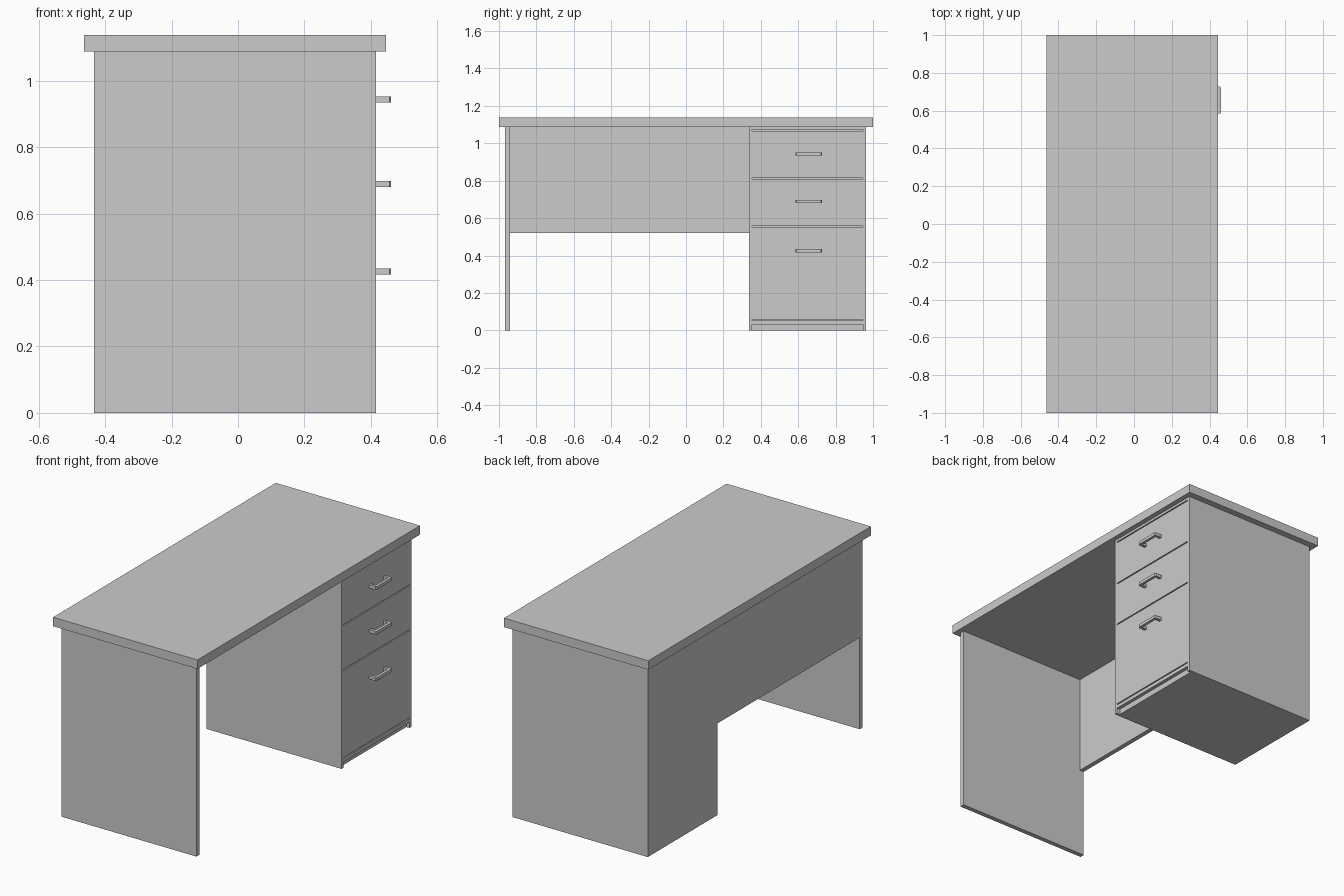
import bpy

if "Cube" in bpy.data.objects:
    bpy.data.objects.remove(bpy.data.objects["Cube"])

BACK, FRONT = -0.434, 0.416      # depth of the body along x
TOP_Z = 1.087                    # underside of the desk top


def add_mesh(name, verts, faces):
    mesh = bpy.data.meshes.new(name)
    mesh.from_pydata(verts, [], faces)
    mesh.update()
    obj = bpy.data.objects.new(name, mesh)
    bpy.context.collection.objects.link(obj)
    return obj


def prism(name, outline, z0, z1):
    """Extrude a counter-clockwise xy outline from z0 to z1."""
    n = len(outline)
    verts = [(x, y, z) for z in (z0, z1) for x, y in outline]
    faces = [tuple(reversed(range(n))), tuple(range(n, 2 * n))]
    faces += [(i, (i + 1) % n, (i + 1) % n + n, i + n) for i in range(n)]
    return add_mesh(name, verts, faces)


def box(name, x, y, z):
    outline = [(x[0], y[0]), (x[1], y[0]), (x[1], y[1]), (x[0], y[1])]
    return prism(name, outline, *z)


# Desk top
box("desk_top", (-0.463, 0.445), (-1, 1), (TOP_Z, 1.138))

# Leg panel and modesty panel
box("leg_panel", (BACK, FRONT), (-0.968, -0.941), (0, TOP_Z))
box("modesty_panel", (BACK, BACK + 0.027), (-0.941, 0.337), (0.521, TOP_Z))

# Drawer pedestal: side panels, core with recessed plinth, and rails
PED_Y = (0.337, 0.963)
IN_Y = (0.352, 0.947)
box("pedestal_inner_side", (BACK, FRONT), (PED_Y[0], IN_Y[0]), (0, TOP_Z))
box("pedestal_outer_side", (BACK, FRONT), (IN_Y[1], PED_Y[1]), (0, TOP_Z))
box("pedestal_core", (BACK, FRONT - 0.02), IN_Y, (0, TOP_Z))
box("top_rail", (FRONT - 0.02, FRONT), IN_Y, (1.073, TOP_Z))
box("bottom_rail", (FRONT - 0.02, FRONT), IN_Y, (0.032, 0.053))

# Drawer fronts separated by thin gaps
levels = [1.070, 0.811, 0.556, 0.056]
for i, (hi, lo) in enumerate(zip(levels, levels[1:])):
    box(f"drawer_front_{i + 1}", (FRONT - 0.02, FRONT), IN_Y,
        (lo + 0.003, hi - 0.003))

# Bracket handles with clipped outer corners
Y0, Y1, OUT, T, C = 0.585, 0.727, 0.461, 0.016, 0.005
bracket = [(FRONT, Y0), (OUT - C, Y0), (OUT, Y0 + C), (OUT, Y1 - C),
           (OUT - C, Y1), (FRONT, Y1), (FRONT, Y1 - T),
           (OUT - T, Y1 - T), (OUT - T, Y0 + T), (FRONT, Y0 + T)]
for i, z in enumerate((0.943, 0.689, 0.425)):
    prism(f"drawer_handle_{i + 1}", bracket, z - 0.009, z + 0.009)
